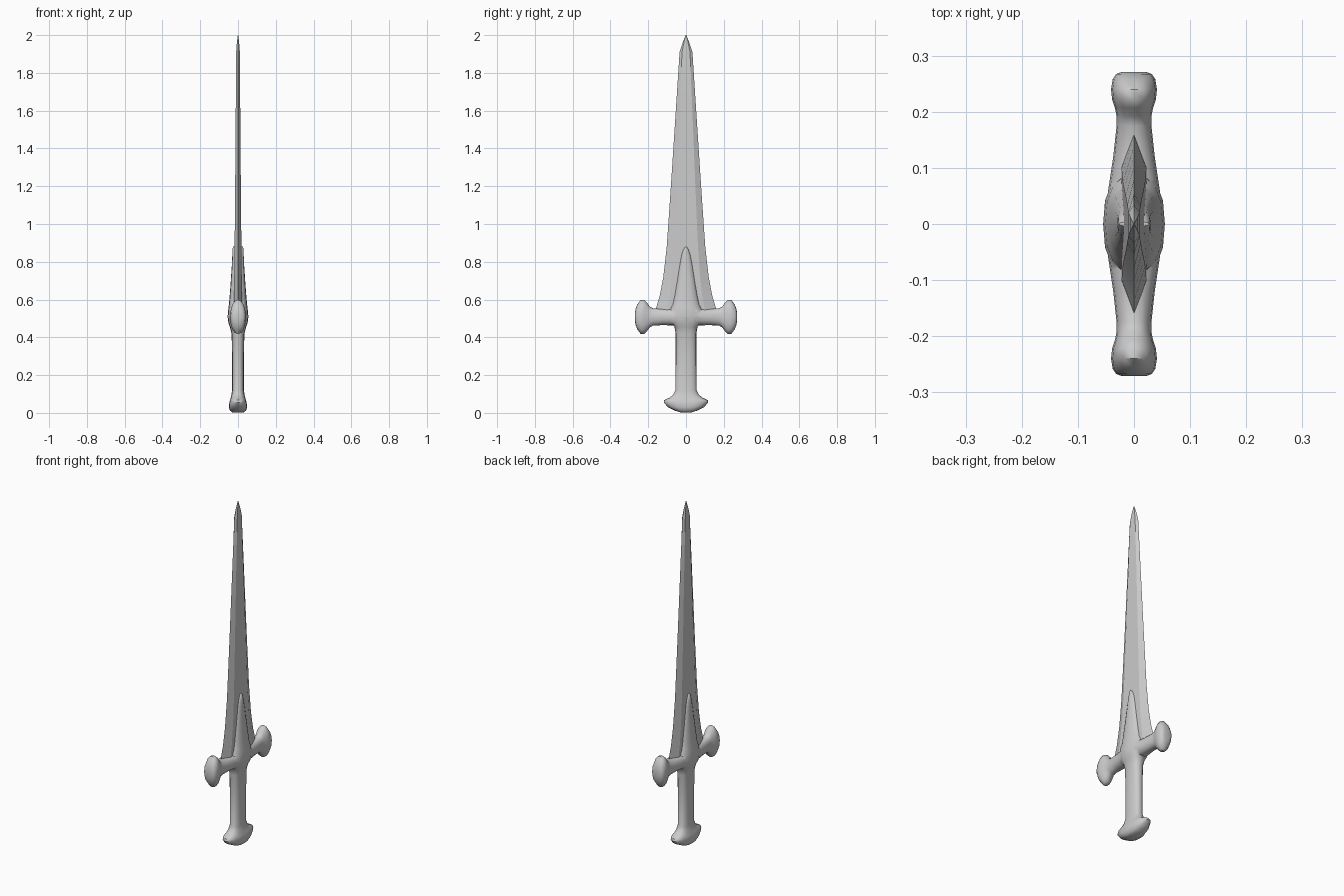
import bpy, bmesh, math
from mathutils import Vector

if "Cube" in bpy.data.objects:
    bpy.data.objects.remove(bpy.data.objects["Cube"], do_unlink=True)

steel = bpy.data.materials.new("grey steel")
steel.use_nodes = True
steel.diffuse_color = (0.6, 0.6, 0.6, 1)
steel.node_tree.nodes["Principled BSDF"].inputs["Base Color"].default_value = (0.6, 0.6, 0.6, 1)


def oval(a, b, sides=16, power=0.8):
    """Rounded-box section with half sizes a and b."""
    pts = []
    for i in range(sides):
        c, s = math.cos(math.tau * i / sides), math.sin(math.tau * i / sides)
        pts.append((math.copysign(abs(c) ** power, c) * a, math.copysign(abs(s) ** power, s) * b))
    return pts


def loft(name, rings):
    """Skin a closed solid through rings of points."""
    bm = bmesh.new()
    loops = [[bm.verts.new(p) for p in ring] for ring in rings]
    for low, high in zip(loops, loops[1:]):
        for i in range(len(low)):
            j = (i + 1) % len(low)
            bm.faces.new((low[i], low[j], high[j], high[i]))
    bm.faces.new(loops[0][::-1])
    bm.faces.new(loops[-1])
    bmesh.ops.recalc_face_normals(bm, faces=bm.faces)
    mesh = bpy.data.meshes.new(name)
    bm.to_mesh(mesh)
    bm.free()
    mesh.materials.append(steel)
    obj = bpy.data.objects.new(name, mesh)
    bpy.context.collection.objects.link(obj)
    return obj


def smooth(obj, angle):
    bpy.ops.object.select_all(action="DESELECT")
    obj.select_set(True)
    bpy.context.view_layer.objects.active = obj
    bpy.ops.object.shade_smooth_by_angle(angle=math.radians(angle))


# Blade: bevelled edges, shallow central ridge (z, half width, half thickness)
blade_steps = [(0.52, 0.17, 0.022), (0.56, 0.157, 0.022), (0.62, 0.139, 0.021),
               (0.72, 0.12, 0.02), (0.88, 0.102, 0.018), (1.2, 0.08, 0.015),
               (1.6, 0.054, 0.012), (1.91, 0.034, 0.01), (1.96, 0.018, 0.006),
               (2.0, 0.002, 0.001)]
rings = []
for z, w, t in blade_steps:
    section = [(0, w), (-t, 0.62 * w), (-t, 0), (-t, -0.62 * w),
               (0, -w), (t, -0.62 * w), (t, 0), (t, 0.62 * w)]
    rings.append([(x, y, z) for x, y in section])
smooth(loft("blade", rings), 12)

# Pommel, grip and langet in one column (z, half depth y, half width x)
column = [(0.003, 0.03, 0.03), (0.012, 0.06, 0.043), (0.03, 0.095, 0.048),
          (0.055, 0.118, 0.046), (0.068, 0.115, 0.042), (0.08, 0.088, 0.039),
          (0.095, 0.068, 0.035), (0.12, 0.056, 0.031), (0.3, 0.055, 0.031),
          (0.42, 0.055, 0.034), (0.455, 0.061, 0.043), (0.475, 0.08, 0.051),
          (0.51, 0.09, 0.055), (0.555, 0.085, 0.051), (0.575, 0.073, 0.048),
          (0.62, 0.064, 0.044), (0.7, 0.051, 0.038), (0.79, 0.037, 0.032),
          (0.84, 0.026, 0.03), (0.865, 0.016, 0.029), (0.88, 0.004, 0.027)]
hilt = loft("hilt", [[(x, y, z) for x, y in oval(b, a)] for z, a, b in column])

# Crossguard with flared caps (y, half height z, half width x), mirrored
half = [(0.0, 0.045, 0.055), (0.08, 0.045, 0.043), (0.12, 0.043, 0.037),
        (0.175, 0.046, 0.031), (0.192, 0.055, 0.031), (0.207, 0.077, 0.034),
        (0.222, 0.09, 0.039), (0.24, 0.09, 0.041), (0.258, 0.066, 0.038),
        (0.267, 0.042, 0.032), (0.271, 0.018, 0.022)]
steps = [(-y, a, b) for y, a, b in half[:0:-1]] + half
guard = loft("crossguard", [[(x, y, 0.508 + z) for x, z in oval(b, a, power=0.9)] for y, a, b in steps])

# Weld the guard into the hilt
union = hilt.modifiers.new("join guard", "BOOLEAN")
union.operation = "UNION"
union.solver = "EXACT"
union.object = guard
bpy.context.view_layer.objects.active = hilt
bpy.ops.object.modifier_apply(modifier=union.name)
bpy.data.objects.remove(guard, do_unlink=True)
smooth(hilt, 45)
